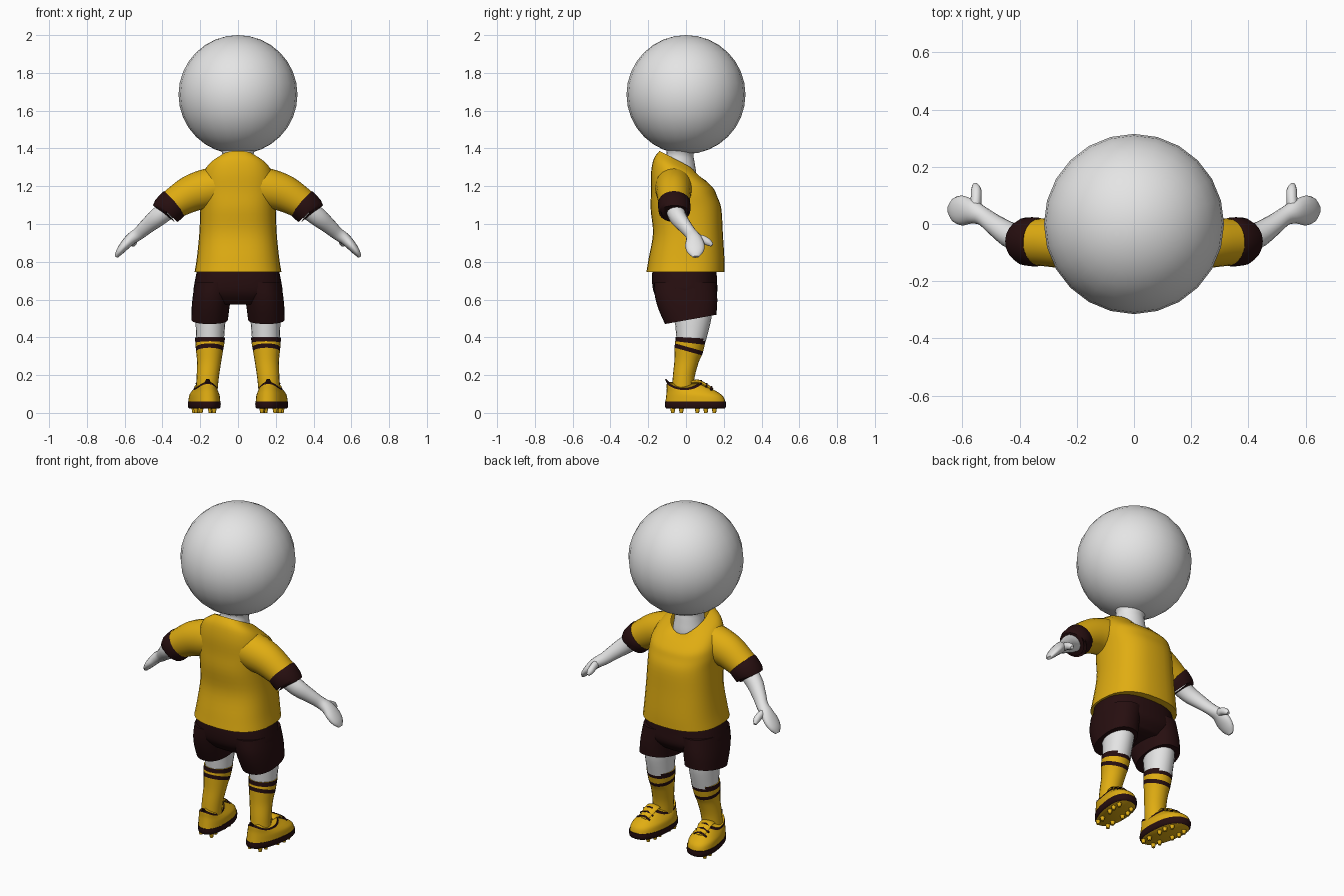
import bpy, bmesh, math
from mathutils import Vector

if "Cube" in bpy.data.objects:
    bpy.data.objects.remove(bpy.data.objects["Cube"])


def material(name, rgb):
    m = bpy.data.materials.new(name)
    m.diffuse_color = (*rgb, 1)
    m.use_nodes = True
    m.node_tree.nodes["Principled BSDF"].inputs["Base Color"].default_value = m.diffuse_color
    return m


SKIN = material("pale grey", (0.78, 0.78, 0.78))
YELLOW = material("kit yellow", (0.75, 0.42, 0.006))
DARK = material("dark maroon", (0.020, 0.0045, 0.005))


def spline(keys, steps):
    """Smoothly interpolate key tuples; also return the key segment of each span."""
    out, seg = [], []
    for i in range(len(keys) - 1):
        p0, p1, p2, p3 = (keys[max(0, min(len(keys) - 1, i + d))] for d in (-1, 0, 1, 2))
        for s in range(steps):
            t = s / steps
            out.append([b + 0.5 * t * (c - a + t * (2 * a - 5 * b + 4 * c - d + t * (3 * (b - c) + d - a)))
                        for a, b, c, d in zip(p0, p1, p2, p3)])
            seg.append(i)
    out.append(list(keys[-1]))
    return out, seg


def finish(obj, mats, mirror, angle=50):
    for m in mats:
        obj.data.materials.append(m)
    bpy.ops.object.select_all(action='DESELECT')
    obj.select_set(True)
    bpy.context.view_layer.objects.active = obj
    bpy.ops.object.shade_smooth_by_angle(angle=math.radians(angle))
    if mirror:
        obj.modifiers.new("mirror", 'MIRROR').use_mirror_merge = False
    return obj


def skin_rings(name, rings, seg, mats, mirror, index, caps):
    """Bridge point rings into one mesh; index gives the material of each key segment."""
    bm = bmesh.new()
    loops = [[bm.verts.new(p) for p in r] for r in rings]
    n = len(loops[0])
    for k, (a, b) in enumerate(zip(loops, loops[1:])):
        for i in range(n):
            f = bm.faces.new((a[i], a[(i + 1) % n], b[(i + 1) % n], b[i]))
            f.material_index = index[seg[k]] if index else 0
    for end, loop in zip(caps, (loops[0], loops[-1])):
        if end is not None:
            bm.faces.new(loop).material_index = end
    bmesh.ops.recalc_face_normals(bm, faces=bm.faces)
    me = bpy.data.meshes.new(name)
    bm.to_mesh(me)
    bm.free()
    obj = bpy.data.objects.new(name, me)
    bpy.context.collection.objects.link(obj)
    return finish(obj, mats, mirror)


def stack(name, keys, mats, mirror=False, index=None, caps=(0, 0), steps=4, n=28, e=2.3, skew=0, taper=0):
    """Horizontal rings: cx, cy, z, half x, half y, tilt, saddle, front dip."""
    rows, seg = spline([tuple(k) + (0,) * (8 - len(k)) for k in keys], steps)
    rings = []
    for cx, cy, z, hx, hy, tilt, sad, dip in rows:
        ring = []
        for i in range(n):
            a = 2 * math.pi * i / n
            c, s = math.cos(a), math.sin(a)
            dx = hx * math.copysign(abs(c) ** (2 / e), c) * (1 + taper * s)
            dy = hy * math.copysign(abs(s) ** (2 / e), s)
            ring.append((cx + dx + skew * dy, cy + dy,
                         z + tilt * dy + sad * s * s - dip * max(0, s) ** 5))
        rings.append(ring)
    return skin_rings(name, rings, seg, mats, mirror, index, caps)


def tube(name, keys, mats, index=None, steps=4, n=16, side=(0, 1, 0)):
    """Rings square to a path: x, y, z, half width along side, half thickness."""
    rows, seg = spline(keys, steps)
    pts = [Vector(r[:3]) for r in rows]
    rings = []
    for i, (p, r) in enumerate(zip(pts, rows)):
        t = (pts[min(i + 1, len(pts) - 1)] - pts[max(i - 1, 0)]).normalized()
        u = Vector(side)
        u = (u - t * u.dot(t)).normalized()
        v = t.cross(u)
        rings.append([p + u * r[3] * math.cos(2 * math.pi * k / n) + v * r[4] * math.sin(2 * math.pi * k / n)
                      for k in range(n)])
    return skin_rings(name, rings, seg, mats, True, index, (0, 0))


# Head and neck
bpy.ops.mesh.primitive_uv_sphere_add(segments=24, ring_count=16, radius=0.315, location=(0, 0, 1.685))
head = bpy.context.object
head.name = "head"
finish(head, [SKIN], False)
stack("neck", [(0, -.03, 1.21, .09, .08), (0, -.03, 1.26, .09, .085), (0, -.035, 1.33, .082, .08),
               (0, -.03, 1.38, .085, .072), (0, -.02, 1.45, .13, .11)], [SKIN], e=2)

# Shirt with sloping neckline that dips to a point at the chest
stack("shirt", [(0, -.003, .745, .23, .207), (0, .003, .82, .218, .2), (0, .01, .95, .205, .185),
                (0, .0, 1.08, .2, .187), (0, -.01, 1.16, .203, .175, -.08), (0, -.02, 1.23, .195, .165, -.25),
                (0, -.035, 1.29, .165, .135, -.42), (0, -.04, 1.335, .098, .1, -.52, 0, .03)],
      [YELLOW], caps=(0, None), n=32, e=2.5)

# Sleeves and cuffs
tube("sleeve", [(.10, -.065, 1.20, .10, .105), (.17, -.065, 1.185, .098, .105), (.25, -.065, 1.16, .09, .097),
                (.345, -.063, 1.105, .081, .081)], [YELLOW], n=20)
tube("cuff", [(.333, -.063, 1.115, .078, .078), (.335, -.063, 1.113, .085, .085),
              (.379, -.061, 1.068, .084, .083), (.38, -.061, 1.066, .07, .07)], [DARK], n=20, steps=2)

# Arms, flat hands and thumbs
tube("arm_and_hand", [(.34, -.065, 1.10, .05, .052), (.42, -.045, 1.04, .046, .05), (.48, -.008, .99, .037, .041),
                      (.525, .025, .95, .032, .034), (.565, .042, .922, .042, .031), (.60, .047, .886, .052, .026),
                      (.628, .05, .852, .043, .019), (.645, .052, .826, .018, .009)], [SKIN])
tube("thumb", [(.555, .055, .925, .02, .024), (.552, .09, .918, .019, .022), (.552, .12, .902, .018, .019),
               (.556, .138, .887, .009, .009)], [SKIN], n=10, side=(1, 0, 0))

# Shorts: hips and two legs with sloping hems
stack("shorts_hips", [(0, -.008, .77, .212, .168), (0, -.008, .70, .228, .172), (0, -.002, .63, .23, .165),
                      (0, 0, .575, .16, .12)], [DARK], e=2.5)
stack("shorts_leg", [(.12, -.005, .69, .108, .165), (.137, 0, .62, .102, .165), (.145, .01, .56, .1, .155, .08),
                     (.15, .025, .495, .097, .136, .18)], [DARK], mirror=True)

# Bare knees and striped socks
stack("knee", [(.14, .035, .58, .085, .1), (.145, .037, .5, .08, .097), (.148, .028, .38, .073, .077)],
      [SKIN], mirror=True, n=20, e=2)
stack("sock", [(.148, .026, .398, .079, .081, -.06), (.149, .021, .37, .077, .078, -.12),
               (.150, .016, .347, .074, .075, -.28), (.151, .012, .325, .071, .072, -.28),
               (.153, .003, .27, .064, .065), (.16, -.012, .19, .059, .058), (.166, -.018, .10, .056, .058)],
      [YELLOW, DARK], mirror=True, index=[1, 0, 1, 0, 0, 0], n=20, e=2)

# Shoes: sole rim with yellow underside, upper with a dark collar edge
stack("sole", [(.176, .05, .022, .074, .152), (.176, .05, .032, .083, .161), (.176, .05, .06, .083, .161)],
      [DARK, YELLOW], mirror=True, caps=(1, 0), skew=.12, taper=.12, steps=2)
stack("shoe_upper", [(.176, .05, .055, .081, .159), (.176, .045, .09, .078, .15),
                     (.174, .022, .108, .07, .124, 0, .015), (.171, -.008, .121, .061, .094, 0, .032),
                     (.170, -.012, .131, .058, .086, 0, .034)],
      [YELLOW, DARK], mirror=True, index=[0, 0, 0, 1], skew=.12, taper=.1)
tube("tongue", [(.178, .03, .16, .036, .01), (.18, .065, .164, .04, .012), (.184, .11, .14, .036, .012),
                (.187, .14, .122, .02, .008)], [YELLOW], n=12, side=(1, 0, 0))
tube("heel_tab", [(.16, -.085, .14, .016, .008), (.16, -.097, .163, .014, .006), (.16, -.108, .178, .009, .004)],
     [DARK], n=8, steps=2, side=(1, 0, 0))
for i, (y, z) in enumerate([(.08, .172), (.108, .156), (.134, .139)]):
    x = .181 + .12 * (y - .07)
    tube(f"lace_{i + 1}", [(x - .042, y, z - .018, .006, .004), (x, y, z - .002, .006, .005),
                           (x + .042, y, z - .018, .006, .004)], [DARK], n=8, steps=3)

# Studs under the soles
for i, (y, w) in enumerate([(-.07, .035), (-.025, .036), (.06, .045), (.105, .05), (.15, .042)]):
    for j, s in enumerate((-1, 1)):
        x = .176 + .12 * (y - .05) + s * w
        stack(f"stud_{i + 1}_{j + 1}", [(x, y, 0, .009, .009), (x, y, .026, .014, .014)],
              [YELLOW], mirror=True, steps=1, n=8, e=2)
